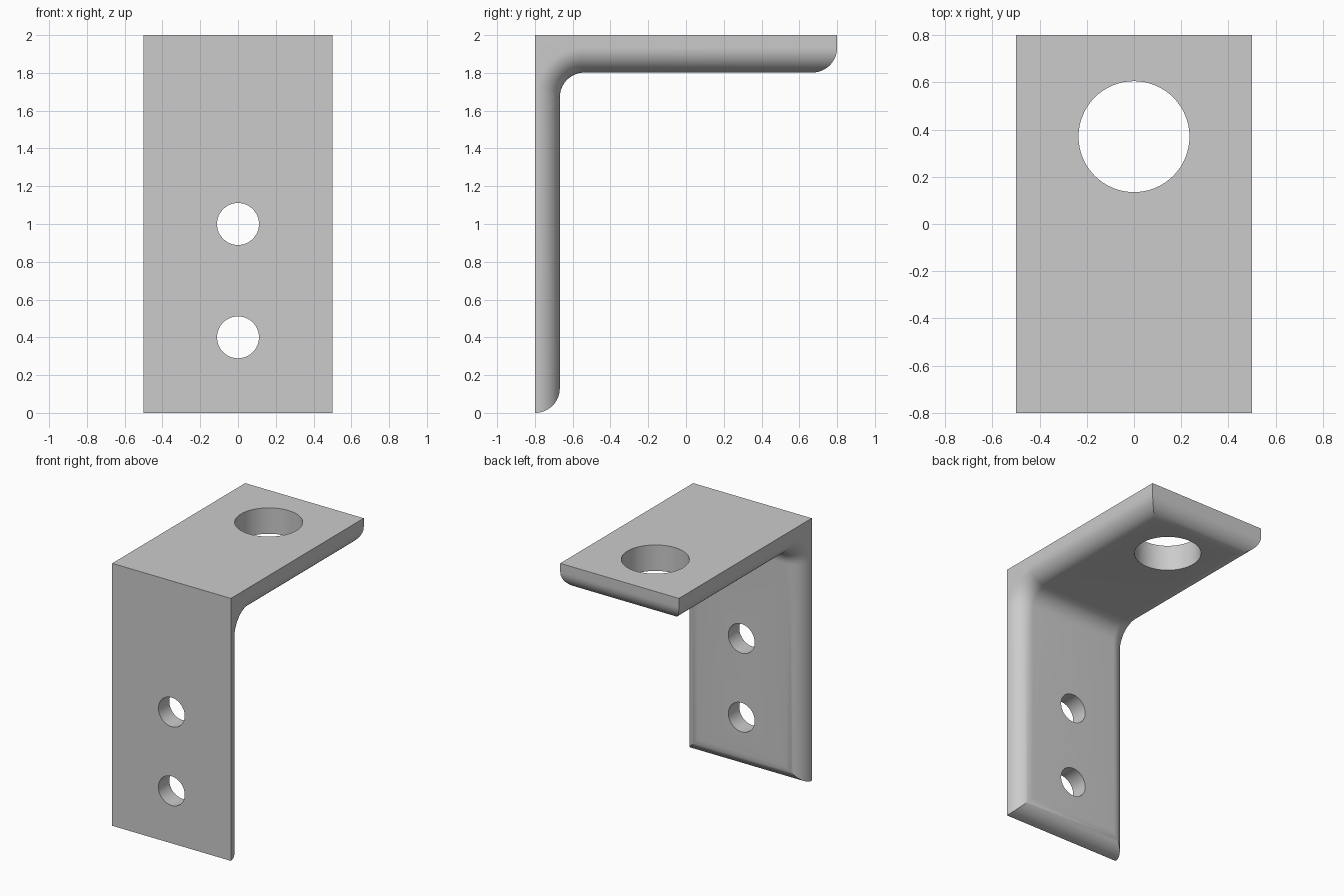
import bpy, bmesh
from math import sin, cos, pi, radians

cube = bpy.data.objects.get("Cube")
if cube:
    bpy.data.objects.remove(cube)

HALF_W, HALF_D, HEIGHT = 0.5, 0.8, 2.0
WALL, SHELF = 0.132, 0.198      # plate thicknesses
R, N = 0.131, 14                # rounding radius and its segments
ANGLES = [pi / 2 * i / N for i in range(N + 1)]

steel = bpy.data.materials.new("grey steel")
steel.use_nodes = True
grey = (0.6, 0.6, 0.6, 1)
steel.diffuse_color = grey
steel.node_tree.nodes["Principled BSDF"].inputs["Base Color"].default_value = grey


def section(a):
    """L outline (y, z) at side-rounding angle a; inner faces sink as a grows."""
    wall_y, shelf_z = -HALF_D + WALL, HEIGHT - SHELF
    depth = R * (1 - cos(a))
    pts = [(-HALF_D, HEIGHT), (-HALF_D, 0)]
    # rounded foot, clipped where it meets the side rounding
    for t in reversed(ANGLES):
        t = max(t, a)
        pts.append((wall_y - R + R * cos(t), R - R * sin(t)))
    # inner corner fillet
    for t in ANGLES:
        pts.append((wall_y + R - (R + depth) * cos(t),
                    shelf_z - R + (R + depth) * sin(t)))
    # rounded shelf end
    for t in ANGLES:
        t = max(t, a)
        pts.append((HALF_D - R + R * sin(t), shelf_z + R - R * cos(t)))
    return pts + [(HALF_D, HEIGHT)]


# Bracket body: sections lofted from side to side
bm = bmesh.new()
stations = [(-1, a) for a in reversed(ANGLES)] + [(1, a) for a in ANGLES]
rings = [[bm.verts.new((s * (HALF_W - R + R * sin(a)), y, z)) for y, z in section(a)]
         for s, a in stations]
for r0, r1 in zip(rings, rings[1:]):
    for i in range(len(r0)):
        j = (i + 1) % len(r0)
        bm.faces.new((r0[i], r0[j], r1[j], r1[i]))
bm.faces.new(rings[0])
bm.faces.new(rings[-1])
bmesh.ops.remove_doubles(bm, verts=bm.verts, dist=1e-5)
bmesh.ops.dissolve_limit(bm, angle_limit=radians(0.3), verts=bm.verts, edges=bm.edges)
bmesh.ops.recalc_face_normals(bm, faces=bm.faces)
mesh = bpy.data.meshes.new("bracket")
bm.to_mesh(mesh)
bm.free()
mesh.materials.append(steel)
bracket = bpy.data.objects.new("bracket", mesh)
bpy.context.collection.objects.link(bracket)


def drill(name, radius, location, tilt):
    """Cut a round hole through the bracket."""
    bpy.ops.mesh.primitive_cylinder_add(vertices=64, radius=radius, depth=0.6,
                                        location=location, rotation=(tilt, 0, 0))
    cutter = bpy.context.object
    cutter.name = name
    cutter.data.materials.append(steel)
    cutter.hide_render = True
    mod = bracket.modifiers.new(name, 'BOOLEAN')
    mod.operation, mod.solver, mod.object = 'DIFFERENCE', 'EXACT', cutter
    bpy.context.view_layer.objects.active = bracket
    bpy.ops.object.modifier_apply(modifier=mod.name)
    bpy.data.objects.remove(cutter)


# Two screw holes in the wall plate, one large hole in the shelf
for z in (0.4, 1.0):
    drill("screw_hole", 0.111, (0, -HALF_D, z), pi / 2)
drill("shelf_hole", 0.235, (0, 0.37, HEIGHT), 0)

bpy.ops.object.select_all(action='DESELECT')
bracket.select_set(True)
bpy.context.view_layer.objects.active = bracket
bpy.ops.object.shade_smooth_by_angle(angle=radians(30))
